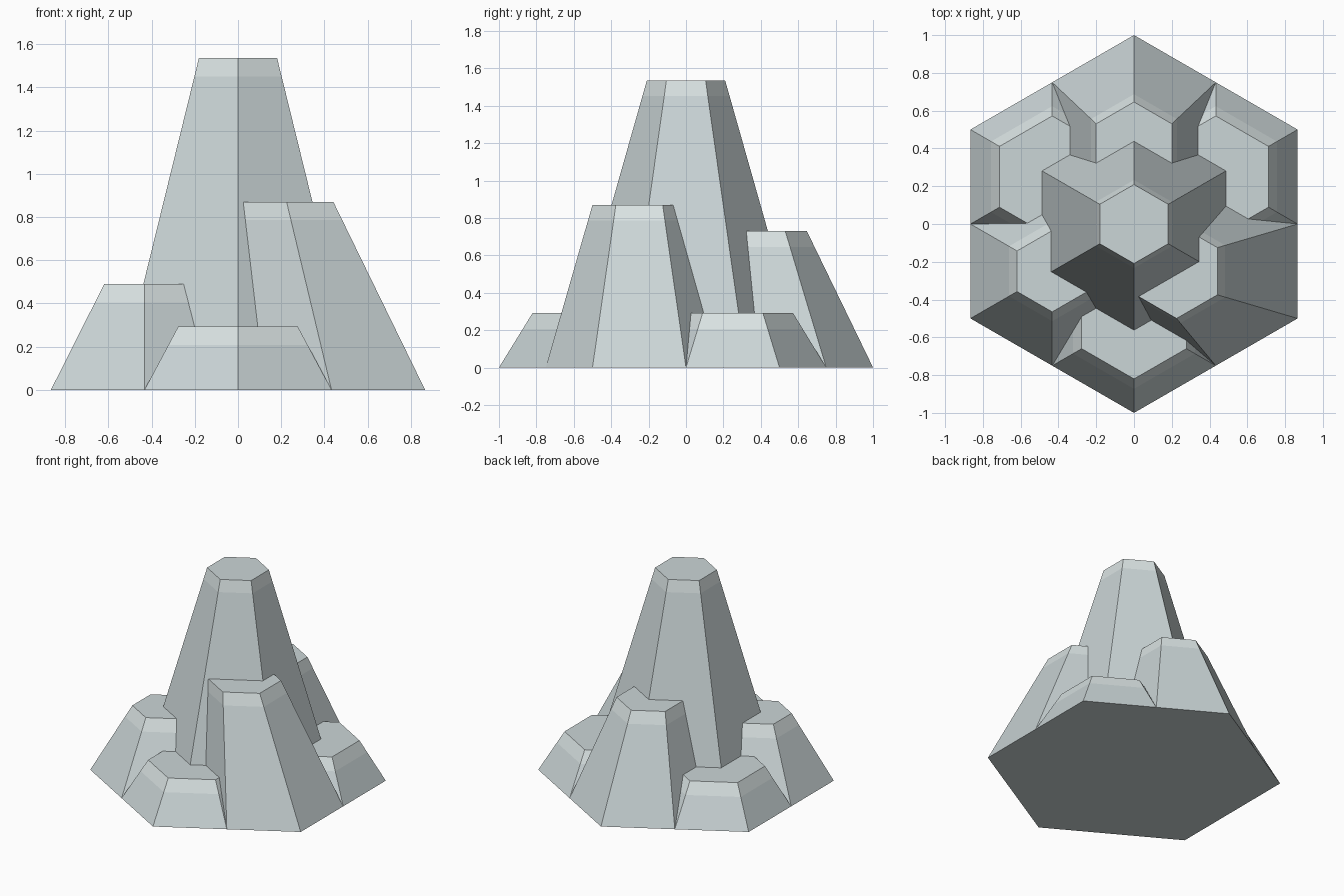
import bpy, bmesh
from math import sin, cos, pi

if "Cube" in bpy.data.objects:
    bpy.data.objects.remove(bpy.data.objects["Cube"])


def material(name, color):
    mat = bpy.data.materials.new(name)
    mat.diffuse_color = color
    mat.use_nodes = True
    mat.node_tree.nodes["Principled BSDF"].inputs["Base Color"].default_value = mat.diffuse_color
    return mat


BODY = material("pale_stone", (0.60, 0.67, 0.68, 1))
TIP = material("pale_tip", (0.70, 0.77, 0.77, 1))
BAND = 0.085


def hex_points(cx, cy, r, z):
    return [(cx + r * cos(pi / 2 + i * pi / 3), cy + r * sin(pi / 2 + i * pi / 3), z)
            for i in range(6)]


def finish(name, bm):
    mesh = bpy.data.meshes.new(name)
    bm.to_mesh(mesh)
    bm.free()
    mesh.materials.append(BODY)
    mesh.materials.append(TIP)
    bpy.context.collection.objects.link(bpy.data.objects.new(name, mesh))


def crystal(name, base, base_r, top, top_r, height):
    """Tapered, possibly leaning hexagonal crystal with a lighter band at the tip."""
    bm = bmesh.new()
    rings = []
    for t in (0, 1 - BAND / height, 1):
        cx = base[0] + (top[0] - base[0]) * t
        cy = base[1] + (top[1] - base[1]) * t
        r = base_r + (top_r - base_r) * t
        rings.append([bm.verts.new(p) for p in hex_points(cx, cy, r, height * t)])
    for k in range(2):
        for i in range(6):
            j = (i + 1) % 6
            face = bm.faces.new((rings[k][i], rings[k][j], rings[k + 1][j], rings[k + 1][i]))
            face.material_index = k
    bm.faces.new(rings[2])
    finish(name, bm)


# Tall centre crystal
crystal("centre_crystal", (0, 0), 0.645, (0, 0), 0.209, 1.536)

# Six outer crystals: name, compass angle, height, tip radius, tip offset
for name, angle, height, tip_r, dx, dy in (
        ("back_crystal", 90, 0.73, 0.231, 0, -0.085),
        ("back_right_crystal", 30, 0.292, 0.322, 0, 0),
        ("front_right_crystal", -30, 0.87, 0.25, -0.208, 0),
        ("front_crystal", -90, 0.292, 0.32, 0, 0),
        ("front_left_crystal", -150, 0.49, 0.215, 0, 0),
        ("back_left_crystal", 150, 0.292, 0.322, 0, 0)):
    a = angle * pi / 180
    x, y = 0.5 * cos(a), 0.5 * sin(a)
    crystal(name, (x, y), 0.5, (x + dx, y + dy), tip_r, height)

# Flat hexagonal underside shared by all crystals
bm = bmesh.new()
bm.faces.new([bm.verts.new(p) for p in reversed(hex_points(0, 0, 1, 0))])
finish("base", bm)
